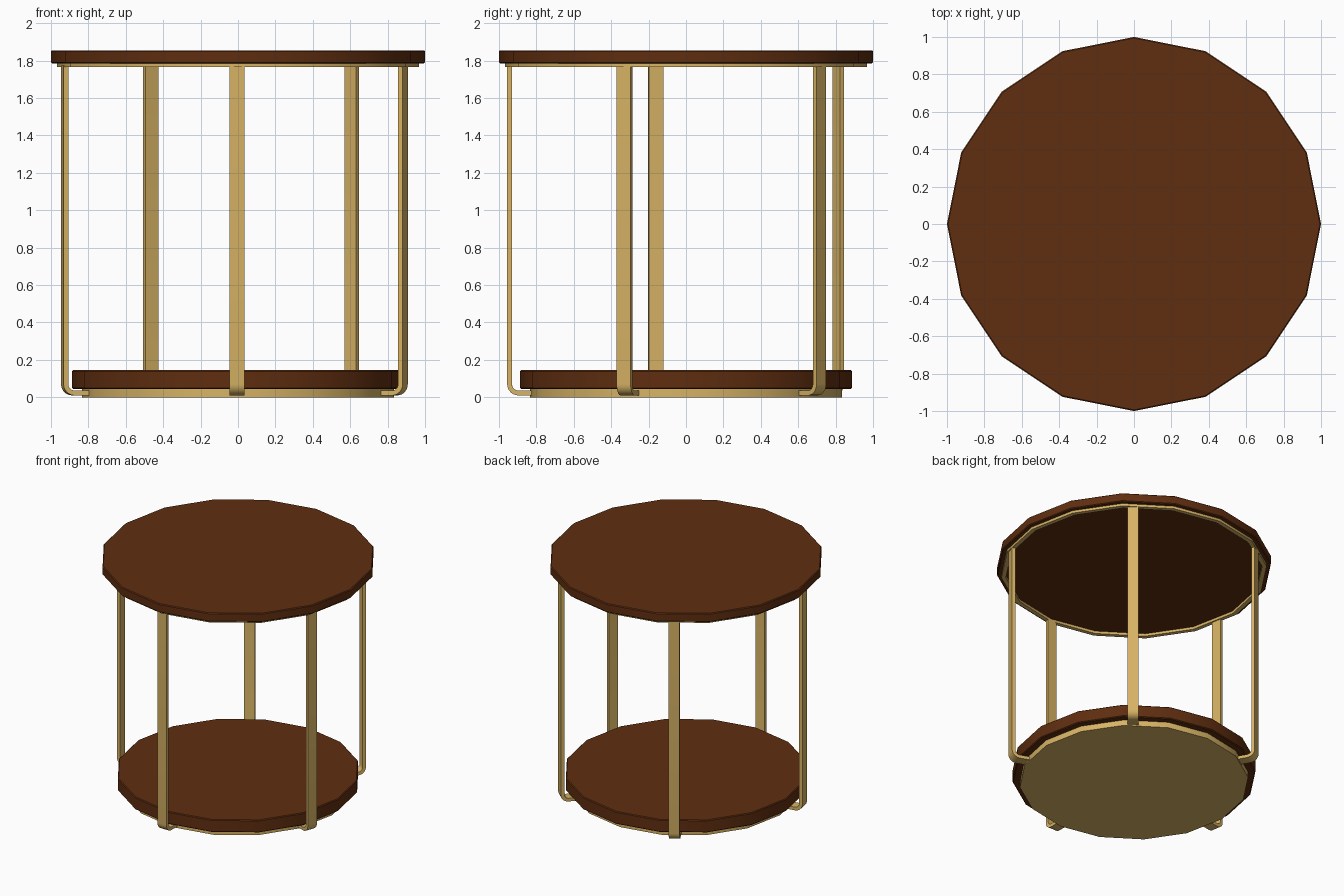
import bpy, bmesh, math
from mathutils import Matrix

if "Cube" in bpy.data.objects:
    bpy.data.objects.remove(bpy.data.objects["Cube"])

SIDES = 16


def material(name, colour):
    m = bpy.data.materials.new(name)
    m.diffuse_color = (*colour, 1)
    m.use_nodes = True
    m.node_tree.nodes["Principled BSDF"].inputs["Base Color"].default_value = m.diffuse_color
    return m


wood = material("dark brown wood", (0.115, 0.027, 0.005))
brass = material("brushed brass", (0.68, 0.45, 0.13))


def finish(name, bm, mat):
    bmesh.ops.recalc_face_normals(bm, faces=bm.faces)
    mesh = bpy.data.meshes.new(name)
    bm.to_mesh(mesh)
    bm.free()
    mesh.materials.append(mat)
    obj = bpy.data.objects.new(name, mesh)
    bpy.context.collection.objects.link(obj)
    bpy.ops.object.select_all(action='DESELECT')
    obj.select_set(True)
    bpy.context.view_layer.objects.active = obj
    bpy.ops.object.shade_smooth_by_angle(angle=math.radians(30))
    return obj


def disc(name, radius, z0, z1, mat, bevel=0.0):
    """Sixteen-sided slab with an optional softened rim."""
    bm = bmesh.new()
    bottom = [bm.verts.new((radius * math.cos(2 * math.pi * i / SIDES),
                            radius * math.sin(2 * math.pi * i / SIDES), z0))
              for i in range(SIDES)]
    face = bm.faces.new(bottom)
    ext = bmesh.ops.extrude_face_region(bm, geom=[face], use_keep_orig=True)
    top = [v for v in ext["geom"] if isinstance(v, bmesh.types.BMVert)]
    bmesh.ops.translate(bm, verts=top, vec=(0, 0, z1 - z0))
    if bevel:
        rim = [e for e in bm.edges
               if abs(e.verts[0].co.z - e.verts[1].co.z) < 1e-5]
        bmesh.ops.bevel(bm, geom=rim, offset=bevel, segments=1,
                        affect='EDGES', profile=0.5)
    return finish(name, bm, mat)


def ring(name, outer, inner, z0, z1, mat):
    """Flat band made by sweeping a rectangle round the axis."""
    bm = bmesh.new()
    profile = [(outer, z0), (outer, z1), (inner, z1), (inner, z0)]
    loops = [[bm.verts.new((r * math.cos(2 * math.pi * i / SIDES),
                            r * math.sin(2 * math.pi * i / SIDES), z))
              for r, z in profile] for i in range(SIDES)]
    for i in range(SIDES):
        a, b = loops[i], loops[(i + 1) % SIDES]
        for k in range(4):
            n = (k + 1) % 4
            bm.faces.new((a[k], b[k], b[n], a[n]))
    return finish(name, bm, mat)


def leg(name, angle, outer=0.953, thick=0.026, width=0.08):
    """Flat bar that drops from the top and curves inward under the shelf."""
    bend, foot_z, steps = 0.06, 0.01, 6

    def side(offset):
        r = bend - offset
        cx, cz = outer - bend, foot_z + bend
        arc = [(cx + r * math.cos(t), cz - r * math.sin(t))
               for t in (math.pi / 2 * i / steps for i in range(steps + 1))]
        return [(cx + r, 1.775)] + arc + [(0.815, cz - r)]

    bm = bmesh.new()
    rows = []
    for (ox, oz), (ix, iz) in zip(side(0), side(thick)):
        rows.append([bm.verts.new(p) for p in (
            (ox, -width / 2, oz), (ox, width / 2, oz),
            (ix, width / 2, iz), (ix, -width / 2, iz))])
    for a, b in zip(rows, rows[1:]):
        for k in range(4):
            n = (k + 1) % 4
            bm.faces.new((a[k], a[n], b[n], b[k]))
    bm.faces.new(rows[0])
    bm.faces.new(rows[-1])
    bm.transform(Matrix.Translation((0, -0.003, 0)) @
                 Matrix.Rotation(angle, 4, 'Z'))
    return finish(name, bm, brass)


# Wooden surfaces
disc("table_top", 1.0, 1.785, 1.855, wood, 0.006)
disc("lower_shelf", 0.887, 0.045, 0.145, wood, 0.006)

# Metal band under the top and plate under the shelf
ring("top_ring", 0.968, 0.935, 1.765, 1.786, brass)
disc("base_plate", 0.833, 0.0, 0.046, brass)

# Five legs spaced seventy degrees apart
for i in range(5):
    leg(f"leg_{i + 1}", math.radians(-90.3 + 70 * i))
